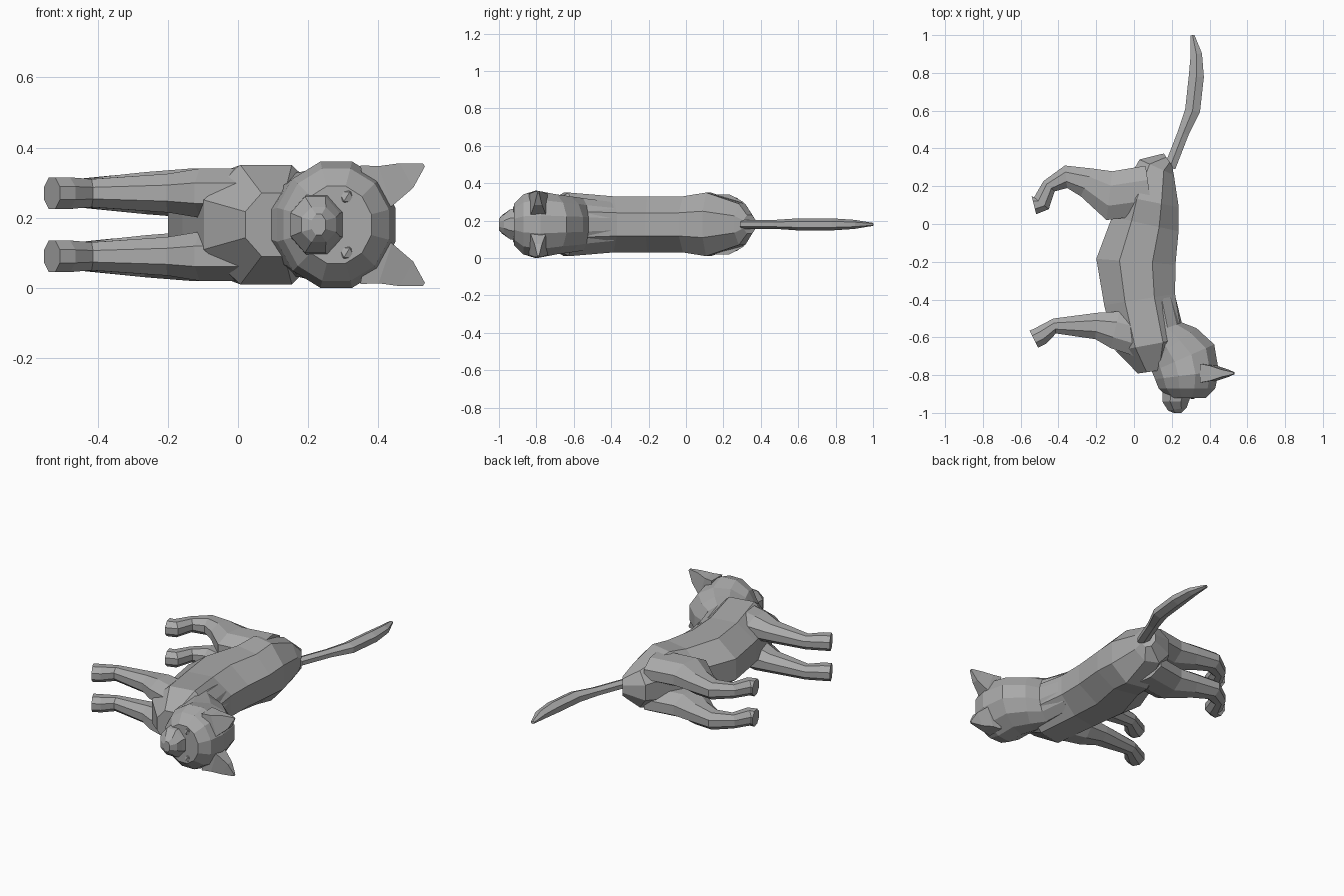
import bpy, bmesh, math
from mathutils import Vector

cube = bpy.data.objects.get("Cube")
if cube:
    bpy.data.objects.remove(cube)

# The animal lies on its side: its own up is +x and its plane of symmetry is level
MIDDLE = .18
ACROSS = Vector((0, 0, 1))
LENGTHWISE = Vector((0, 1, 0))

fur = bpy.data.materials.new("mid grey")
fur.use_nodes = True
fur.diffuse_color = (.4, .4, .4, 1)
shader = fur.node_tree.nodes["Principled BSDF"]
shader.inputs["Base Color"].default_value = fur.diffuse_color


def finish(name, bm):
    bmesh.ops.recalc_face_normals(bm, faces=bm.faces)
    mesh = bpy.data.meshes.new(name)
    bm.to_mesh(mesh)
    bm.free()
    mesh.materials.append(fur)
    part = bpy.data.objects.new(name, mesh)
    bpy.context.collection.objects.link(part)


def tube(name, sections, sides=8, width_axis=ACROSS):
    """Skin a faceted tube along a path of (point, depth, width) sections."""
    bm = bmesh.new()
    points = [Vector(section[0]) for section in sections]
    corner = 1 / math.cos(math.pi / sides)
    rings = []
    for index, (point, depth, width) in enumerate(sections):
        before = points[max(index - 1, 0)]
        after = points[min(index + 1, len(points) - 1)]
        depth_axis = (after - before).cross(width_axis).normalized()
        ring = []
        for step in range(sides):
            angle = math.tau * (step + .5) / sides
            offset = depth_axis * depth * math.cos(angle) + width_axis * width * math.sin(angle)
            ring.append(bm.verts.new(points[index] + offset * corner))
        rings.append(ring)
    for near, far in zip(rings, rings[1:]):
        for step in range(sides):
            previous = step - 1
            bm.faces.new((near[previous], near[step], far[step], far[previous]))
    bm.faces.new(rings[0])
    bm.faces.new(rings[-1])
    finish(name, bm)


def central_part(name, profile, sides=8):
    """Part on the plane of symmetry, from rows of x, y, depth and width."""
    tube(name, [((x, y, MIDDLE), depth, width) for x, y, depth, width in profile], sides)


def leg(name, profile, side):
    """Leg from rows of x, y and depth; its width follows its depth."""
    height = MIDDLE + side * .09
    tube(name, [((x, y, height), depth, min(.07, .02 + depth / 2)) for x, y, depth in profile])


def ball(name, location, radius):
    bm = bmesh.new()
    bmesh.ops.create_icosphere(bm, subdivisions=1, radius=radius)
    bmesh.ops.translate(bm, verts=bm.verts, vec=location)
    finish(name, bm)


# Torso from chest to rump
central_part("torso", [
    (.1, -.78, .08, .09), (.08, -.64, .18, .17), (.03, -.4, .19, .15), (.01, -.2, .21, .15),
    (.06, 0, .18, .15), (.08, .12, .16, .17), (.12, .3, .1, .11), (.18, .34, .04, .05)])

# Neck and skull, muzzle and nose
central_part("head", [
    (.12, -.4, .1, .12), (.15, -.56, .11, .14), (.21, -.64, .15, .15), (.26, -.71, .18, .16),
    (.28, -.8, .17, .18), (.28, -.87, .15, .16), (.28, -.92, .1, .11)], sides=12)
central_part("muzzle", [
    (.23, -.88, .08, .09), (.22, -.94, .07, .08), (.23, -.98, .05, .05), (.23, -1, .02, .03)])
ball("nose", (.24, -.98, MIDDLE), .02)

# Tail, flatter than it is deep
tail_path = [(.19, .3, .03), (.26, .48, .03), (.31, .6, .04), (.33, .78, .04), (.33, .9, .03), (.31, 1, .01)]
central_part("tail", [(x, y, depth, depth * .7) for x, y, depth in tail_path], sides=6)

front_leg = [(.05, -.6, .11), (-.1, -.56, .1), (-.2, -.54, .07),
             (-.42, -.54, .04), (-.49, -.59, .05), (-.53, -.61, .05)]
hind_leg = [(.08, .18, .13), (-.13, .15, .13), (-.25, .22, .08), (-.36, .25, .06),
            (-.45, .2, .04), (-.49, .11, .05), (-.53, .1, .05)]
# Ear rows: x, distance from the middle, breadth, thickness
ear = [(.36, .1, .07, .05), (.42, .11, .06, .04), (.48, .14, .04, .02), (.53, .17, .005, .005)]

for label, side in (("left", -1), ("right", 1)):
    leg(label + "_front_leg", front_leg, side)
    leg(label + "_hind_leg", hind_leg, side)
    tube(label + "_ear", [((x, -.79, MIDDLE + side * out), breadth, thickness)
                          for x, out, breadth, thickness in ear], sides=4, width_axis=LENGTHWISE)
    ball(label + "_eye", (.31, -.9, MIDDLE + side * .08), .03)
